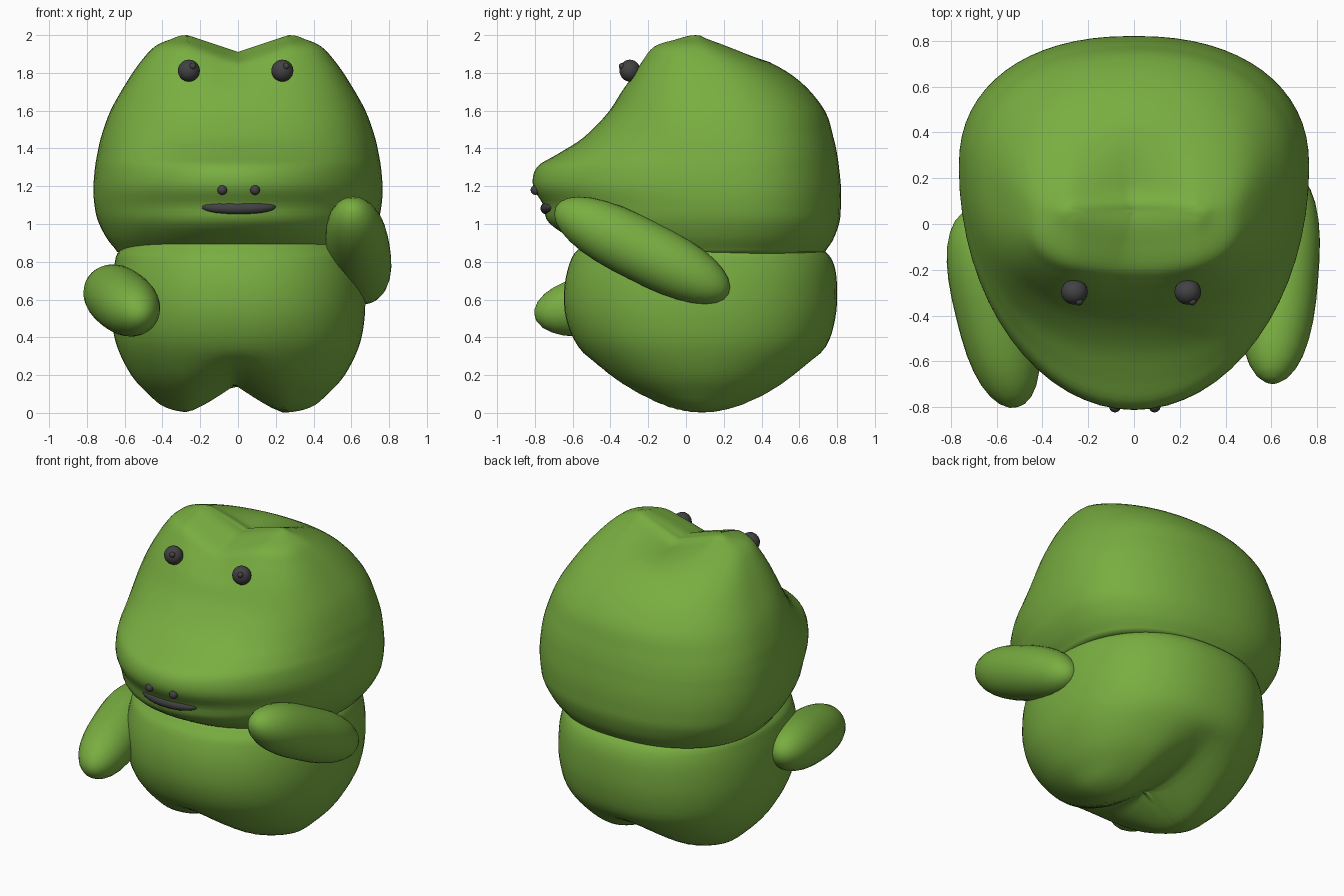
import bpy, bmesh, math
from mathutils import Vector, Matrix

if "Cube" in bpy.data.objects:
    bpy.data.objects.remove(bpy.data.objects["Cube"])


def material(name, rgb):
    m = bpy.data.materials.new(name)
    m.diffuse_color = (*rgb, 1)
    m.use_nodes = True
    m.node_tree.nodes["Principled BSDF"].inputs["Base Color"].default_value = m.diffuse_color
    return m


GREEN = material("leaf green", (0.19, 0.42, 0.052))
DARK = material("charcoal", (0.055, 0.055, 0.058))


def finish(bm, name, mat):
    bmesh.ops.remove_doubles(bm, verts=bm.verts, dist=0.0005)
    bmesh.ops.recalc_face_normals(bm, faces=bm.faces)
    for f in bm.faces:
        f.smooth = True
    me = bpy.data.meshes.new(name)
    bm.to_mesh(me)
    bm.free()
    me.materials.append(mat)
    ob = bpy.data.objects.new(name, me)
    bpy.context.collection.objects.link(ob)
    return ob


def spline_rows(rows, steps=4):
    """Catmull-Rom interpolation between profile rows."""
    out = []
    n = len(rows)
    for i in range(n - 1):
        a, b, c, d = (rows[max(0, min(n - 1, k))] for k in (i - 1, i, i + 1, i + 2))
        for s in range(steps):
            t = s / steps
            out.append([0.5 * (2 * q + (r - p) * t + (2 * p - 5 * q + 4 * r - u) * t * t
                               + (3 * q - p - 3 * r + u) * t ** 3)
                        for p, q, r, u in zip(a, b, c, d)])
    out.append(list(rows[-1]))
    return out


def loft(name, rows, mat, deform=None, segs=64):
    """Rows: z, half width, front y, back y, centre y, front power."""
    bm = bmesh.new()
    rings = []
    for z, hw, yf, yb, yc, n in spline_rows(rows):
        ring = []
        for k in range(segs):
            a = 2 * math.pi * k / segs
            c, s = math.cos(a), math.sin(a)
            p = n if s < 0 else 2.25
            x = math.copysign(abs(c) ** (2 / p), c) * hw
            y = yc + (yb - yc if s > 0 else yf - yc) * abs(s) ** (2 / p)
            v = Vector((x, y, z))
            ring.append(bm.verts.new(deform(v) if deform else v))
        rings.append(ring)
    for r0, r1 in zip(rings, rings[1:]):
        for k in range(segs):
            j = (k + 1) % segs
            bm.faces.new((r0[k], r0[j], r1[j], r1[k]))
    return finish(bm, name, mat)


# Head: wide rounded back, pointed muzzle, two bumps on top
def split_top(v):
    fade = max(0, min(1, (0.45 - v.y) / 0.3))
    v.z -= 0.09 * fade * max(0, 1 - abs(v.x) / 0.27) * max(0, min(1, (v.z - 1.7) / 0.25))
    return v


loft("head", [
    (0.84, 0, 0.15, 0.15, 0.15, 2),
    (0.84, 0.56, -0.38, 0.66, 0.2, 2.2),
    (0.88, 0.66, -0.52, 0.755, 0.22, 2.15),
    (1.00, 0.735, -0.72, 0.81, 0.25, 2.0),
    (1.10, 0.76, -0.755, 0.82, 0.25, 2.0),
    (1.20, 0.765, -0.81, 0.82, 0.25, 2.0),
    (1.30, 0.757, -0.79, 0.81, 0.25, 2.0),
    (1.37, 0.745, -0.68, 0.80, 0.25, 2.1),
    (1.46, 0.725, -0.54, 0.78, 0.23, 2.25),
    (1.60, 0.675, -0.405, 0.735, 0.2, 2.5),
    (1.75, 0.59, -0.315, 0.61, 0.16, 2.8),
    (1.86, 0.515, -0.25, 0.44, 0.11, 2.9),
    (1.94, 0.44, -0.19, 0.255, 0.05, 2.9),
    (1.98, 0.35, -0.08, 0.14, 0.05, 2.5),
    (2.0, 0.27, 0.0, 0.09, 0.05, 2),
    (2.0, 0, 0.06, 0.06, 0.06, 2)], GREEN, split_top)


# Body: round belly with a cleft that splits the base into two stubby legs
def cleft(v):
    fold = max(0, 1 - abs(v.x + 0.015) / 0.26) ** 1.2
    v.z += 0.15 * fold * max(0, 1 - max(v.z, 0) / 0.32)
    return v


loft("body", [
    (0.0, 0, 0.08, 0.08, 0.08, 2),
    (0.0, 0.24, 0.0, 0.16, 0.08, 2),
    (0.03, 0.385, -0.14, 0.30, 0.08, 2),
    (0.10, 0.475, -0.29, 0.46, 0.08, 2.1),
    (0.20, 0.565, -0.435, 0.60, 0.08, 2.15),
    (0.35, 0.64, -0.57, 0.74, 0.08, 2.2),
    (0.50, 0.67, -0.635, 0.79, 0.08, 2.2),
    (0.65, 0.672, -0.645, 0.80, 0.08, 2.2),
    (0.78, 0.655, -0.62, 0.785, 0.08, 2.2),
    (0.86, 0.625, -0.575, 0.73, 0.08, 2.2),
    (0.92, 0.5, -0.46, 0.6, 0.08, 2.2),
    (0.92, 0, 0.08, 0.08, 0.08, 2)], GREEN, cleft)


def ellipsoid(name, centre, radii, mat, axis=None, blunt=2.0, segs=32):
    """Sphere stretched along its local z, optionally aimed along an axis."""
    bm = bmesh.new()
    bmesh.ops.create_uvsphere(bm, u_segments=segs, v_segments=segs // 2, radius=1)
    rot = Vector(axis).to_track_quat('Z', 'Y').to_matrix() if axis else Matrix.Identity(3)
    for v in bm.verts:
        r = math.hypot(v.co.x, v.co.y)
        if r > 1e-5:
            k = (1 - abs(v.co.z) ** blunt) ** 0.5 / r
            v.co.x *= k
            v.co.y *= k
        v.co = rot @ Vector(c * s for c, s in zip(v.co, radii)) + Vector(centre)
    return finish(bm, name, mat)


# Arms: one raised, one lowered
def arm(name, shoulder, hand, r):
    a, b = Vector(shoulder), Vector(hand)
    ellipsoid(name, (a + b) / 2, (r, r, (b - a).length / 2), GREEN, b - a, 2.7)


arm("raised_arm", (0.675, 0.225, 0.63), (0.60, -0.69, 1.09), 0.167)
arm("lowered_arm", (-0.72, 0.06, 0.675), (-0.51, -0.80, 0.515), 0.167)

# Face: eyes with small beads, nostrils, mouth
for side, x in (("left", -0.26), ("right", 0.235)):
    ellipsoid(side + "_eye", (x, -0.297, 1.812), (0.058, 0.055, 0.058), DARK)
    ellipsoid(side + "_eye_bead", (x + 0.02, -0.338, 1.835), (0.018, 0.018, 0.018), DARK, segs=12)
for side, x in (("left", -0.083), ("right", 0.09)):
    ellipsoid(side + "_nostril", (x, -0.797, 1.18), (0.026, 0.026, 0.026), DARK, segs=16)

bm = bmesh.new()
bmesh.ops.create_uvsphere(bm, u_segments=32, v_segments=12, radius=1)
for v in bm.verts:
    x, y, z = v.co
    wide = math.copysign(abs(x) ** 0.7, x)
    v.co = (0.2 * wide + 0.003, -0.74 + 0.03 * y + 0.03 * wide * wide,
            1.083 + 0.031 * z + 0.008 * wide * wide)
finish(bm, "mouth", DARK)
